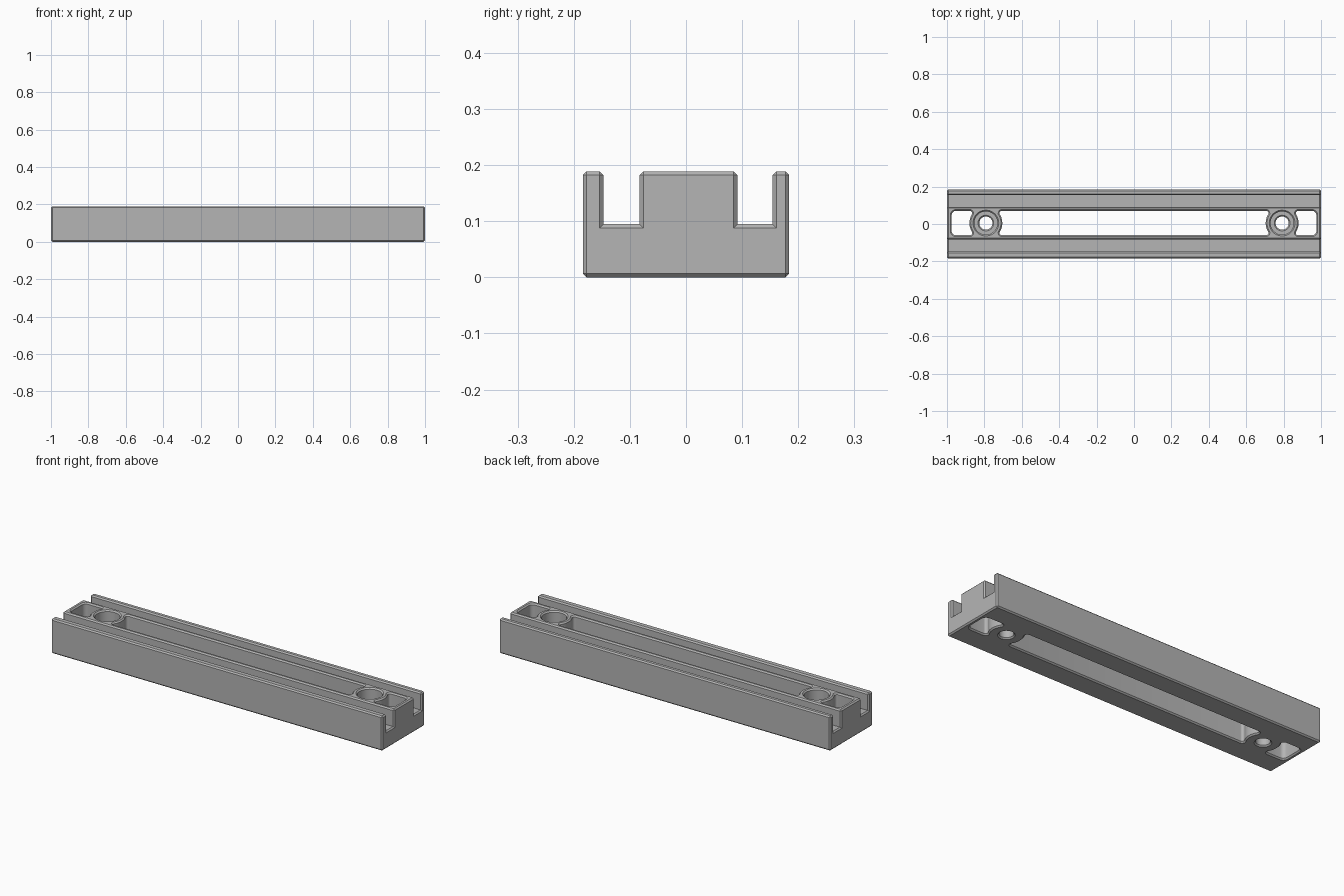
import bpy, bmesh, math
from mathutils import Vector

if "Cube" in bpy.data.objects:
    bpy.data.objects.remove(bpy.data.objects["Cube"], do_unlink=True)

H = 0.189          # total height
C = 0.007          # chamfer size
MID_Y = 0.005      # centre line of the raised rib
HOLE_X = 0.792     # screw hole distance from the middle
HALF_W = 0.065     # half width of the windows
BOSS_R = 0.088     # wall radius around each screw hole

grey = bpy.data.materials.new("plain grey")
grey.use_nodes = True
colour = (0.46, 0.46, 0.46, 1)
grey.diffuse_color = colour
grey.node_tree.nodes["Principled BSDF"].inputs["Base Color"].default_value = colour


def make_object(name, bm):
    bmesh.ops.recalc_face_normals(bm, faces=bm.faces[:])
    mesh = bpy.data.meshes.new(name)
    bm.to_mesh(mesh)
    bm.free()
    mesh.materials.append(grey)
    obj = bpy.data.objects.new(name, mesh)
    bpy.context.collection.objects.link(obj)
    return obj


def loft(bm, rings):
    """Skin a list of equal-length point rings and cap both ends."""
    rows = [[bm.verts.new(p) for p in ring] for ring in rings]
    n = len(rows[0])
    for a, b in zip(rows, rows[1:]):
        for i in range(n):
            j = (i + 1) % n
            bm.faces.new((a[i], a[j], b[j], b[i]))
    bm.faces.new(rows[0][::-1])
    bm.faces.new(rows[-1])


def grow(pts, d):
    """Offset a counter-clockwise outline outwards."""
    out = []
    for i, p in enumerate(pts):
        e1 = (p - pts[i - 1]).normalized()
        e2 = (pts[(i + 1) % len(pts)] - p).normalized()
        n1, n2 = Vector((e1.y, -e1.x)), Vector((e2.y, -e2.x))
        out.append(p + (n1 + n2) * d / (1 + n1.dot(n2)))
    return out


def arc(cx, cy, r, start, end, steps):
    angles = [math.radians(start + (end - start) * i / steps) for i in range(steps + 1)]
    return [Vector((cx + r * math.cos(a), cy + r * math.sin(a))) for a in angles]


def cutter(name, outline, levels):
    bm = bmesh.new()
    loft(bm, [[(p.x, p.y, z) for p in grow(outline, d)] for z, d in levels])
    return make_object(name, bm)


def right_end(x, boss_x=None):
    """Right end of a window, bottom to top, optionally wrapped around a boss."""
    r = 0.022 if boss_x is None else 0.012
    pts = arc(x - r, MID_Y - HALF_W + r, r, -90, 0, 5)
    if boss_x is not None:
        a = math.degrees(math.acos((boss_x - x) / BOSS_R))
        pts += arc(boss_x, MID_Y, BOSS_R, 180 + a, 180 - a, 10)
    return pts + arc(x - r, MID_Y + HALF_W - r, r, 0, 90, 5)


def turned(pts):
    """Turn an end half around the rib centre line."""
    return [Vector((-p.x, 2 * MID_Y - p.y)) for p in pts]


# Rail body: two side walls, two channels and a central rib
floor = 0.095
profile = [(-0.184, 0), (0.184, 0), (0.184, H), (0.154, H), (0.154, floor), (0.092, floor),
           (0.092, H), (-0.083, H), (-0.083, floor), (-0.147, floor), (-0.147, H), (-0.184, H)]
bm = bmesh.new()
loft(bm, [[(x, y, z) for y, z in profile] for x in (-1, 1)])
bmesh.ops.recalc_face_normals(bm, faces=bm.faces[:])
convex = [e for e in bm.edges if e.calc_face_angle_signed() > 0.1]
bmesh.ops.bevel(bm, geom=convex, offset=C, offset_type='OFFSET', segments=1,
                profile=0.5, affect='EDGES')
rail = make_object("slotted_rail", bm)

# Windows through the rib, chamfered at both rims
E = C / 2
through = [(-E, C + E), (C, 0), (H - C, 0), (H + E, C + E)]
boss_edge = HOLE_X - 0.073
slot_end = right_end(boss_edge, HOLE_X)
cutters = [cutter("long_slot_cutter", slot_end + turned(slot_end), through)]

# End window: flat outer end, inner end wrapped around the boss
inner = turned(right_end(-(HOLE_X + 0.073), -HOLE_X))
pocket = right_end(0.975) + inner
cutters.append(cutter("left_pocket_cutter", pocket, through))
cutters.append(cutter("right_pocket_cutter", turned(pocket), through))

# Counterbored screw holes
seat, hole_r, step = 0.07, 0.035, 0.027
bore = [(-E, C + E), (C, 0), (seat - C, 0), (seat, C), (seat, step),
        (H - C, step), (H + E, step + C + E)]
for side in (-1, 1):
    circle = arc(side * HOLE_X, MID_Y, hole_r, 0, 360, 40)[:-1]
    cutters.append(cutter("screw_hole_cutter", circle, bore))

# Cut the openings
bpy.ops.object.select_all(action='DESELECT')
bpy.context.view_layer.objects.active = rail
rail.select_set(True)
for c in cutters:
    mod = rail.modifiers.new(c.name, 'BOOLEAN')
    mod.operation, mod.solver, mod.object = 'DIFFERENCE', 'EXACT', c
    bpy.ops.object.modifier_apply(modifier=mod.name)
    bpy.data.objects.remove(c, do_unlink=True)

bpy.ops.object.shade_smooth_by_angle(angle=math.radians(30))
